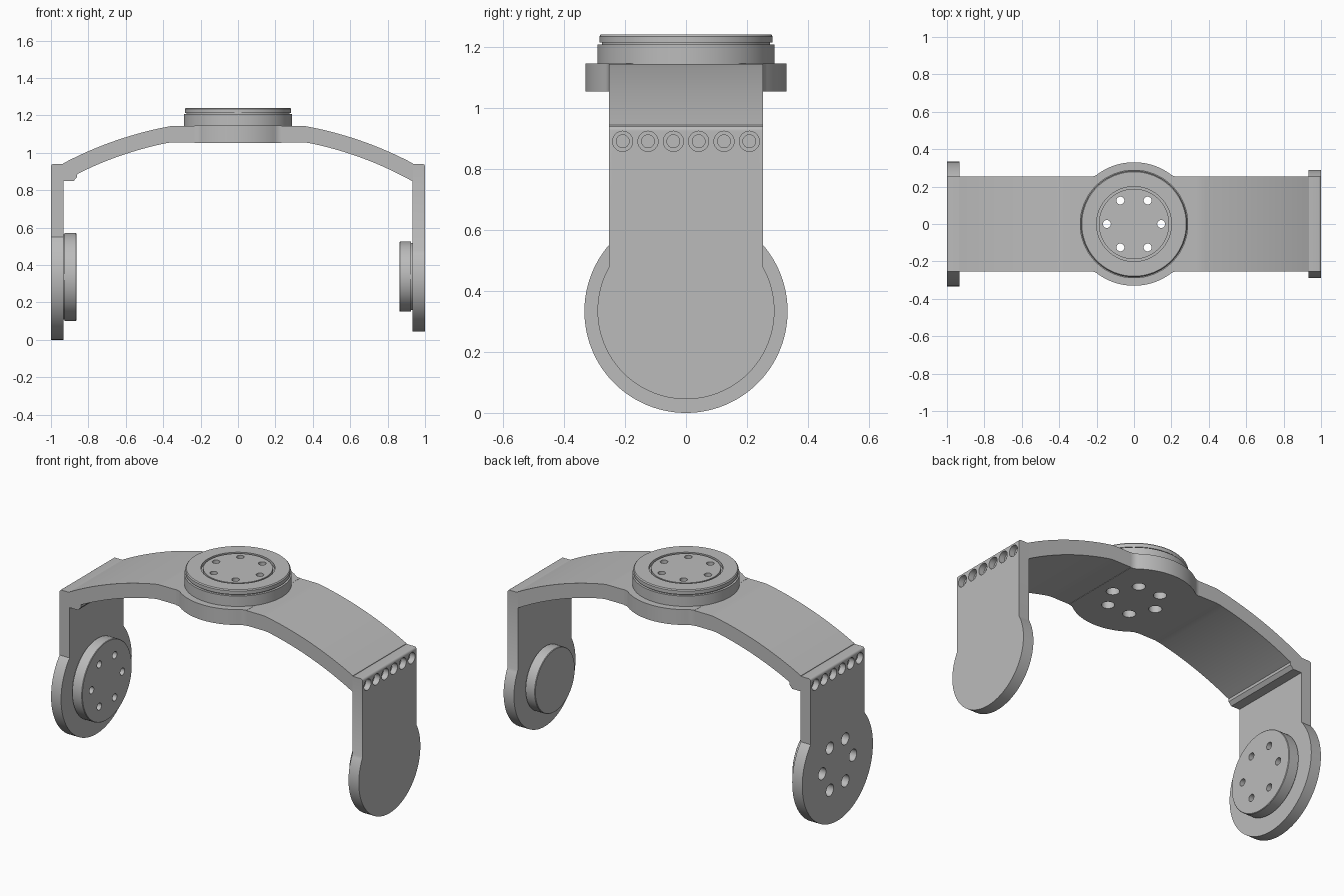
import bpy, bmesh, math
from mathutils import Matrix, Vector

if "Cube" in bpy.data.objects:
    bpy.data.objects.remove(bpy.data.objects["Cube"])

grey = bpy.data.materials.new("plain grey")
grey.use_nodes = True
colour = (0.5, 0.5, 0.5, 1)
grey.diffuse_color = colour
grey.node_tree.nodes["Principled BSDF"].inputs["Base Color"].default_value = colour

HALF_Y = 0.253     # half width of the arch and legs
LEG_TOP = 0.94
BOLT_R = 0.145     # bolt circle radius


def finish(bm, name):
    bmesh.ops.recalc_face_normals(bm, faces=bm.faces)
    mesh = bpy.data.meshes.new(name)
    bm.to_mesh(mesh)
    bm.free()
    ob = bpy.data.objects.new(name, mesh)
    bpy.context.collection.objects.link(ob)
    mesh.materials.append(grey)
    return ob


def prism(points, offset):
    """Extrude a closed 3D outline along an offset."""
    bm = bmesh.new()
    face = bm.faces.new([bm.verts.new(p) for p in points])
    res = bmesh.ops.extrude_face_region(bm, geom=[face], use_keep_orig=True)
    verts = [v for v in res["geom"] if isinstance(v, bmesh.types.BMVert)]
    bmesh.ops.translate(bm, verts=verts, vec=offset)
    return bm


def lathe(name, profile, matrix=Matrix()):
    """Spin an (r, z) profile about z, then place it."""
    bm = bmesh.new()
    vs = [bm.verts.new((r, 0, z)) for r, z in profile]
    edges = [bm.edges.new(pair) for pair in zip(vs, vs[1:])]
    bmesh.ops.spin(bm, geom=vs + edges, cent=(0, 0, 0), axis=(0, 0, 1),
                   angle=math.tau, steps=96)
    bmesh.ops.remove_doubles(bm, verts=bm.verts, dist=1e-5)
    bmesh.ops.transform(bm, matrix=matrix, verts=bm.verts)
    return finish(bm, name)


def stepped_hole(matrix, wide, wide_depth, narrow, depth):
    """Cutter for a counterbored hole, entering along +z."""
    return lathe("hole_cutter", [(0, -0.02), (wide, -0.02), (wide, wide_depth),
                                 (narrow, wide_depth), (narrow, depth), (0, depth)], matrix)


def cut(objects, cutters):
    for ob in objects:
        bpy.context.view_layer.objects.active = ob
        for c in cutters:
            c.hide_render = True
            mod = ob.modifiers.new("hole", "BOOLEAN")
            mod.operation, mod.solver, mod.object = "DIFFERENCE", "EXACT", c
            bpy.ops.object.modifier_apply(modifier=mod.name)
    for c in cutters:
        bpy.data.objects.remove(c)


def arc(cx, cy, r, a0, a1, n):
    return [(cx + r * math.cos(a0 + (a1 - a0) * i / n),
             cy + r * math.sin(a0 + (a1 - a0) * i / n)) for i in range(n + 1)]


def along_x(side, x, y, z):
    """Matrix whose local +z points from the outside of a leg inwards."""
    return Matrix.Translation((side * x, y, z)) @ Matrix.Rotation(-side * math.pi / 2, 4, "Y")


# Arch: two concentric arcs flattened below the hub
def bow(radius, x):
    return math.sqrt(radius * radius - x * x) - 0.825


xs = [0.33 + 0.605 * i / 24 for i in range(25)]
top = [(x, min(bow(2.0, x), 1.144)) for x in xs]
under = [(x, min(bow(1.915, x), 1.055)) for x in xs]
outline = [(-x, z) for x, z in reversed(top)] + top + under[::-1]
outline += [(-x, z) for x, z in under if x < 0.86]
outline += [(-0.86, 0.87), (-0.878, 0.85), (-0.935, 0.85)]
arch = finish(prism([(x, -HALF_Y, z) for x, z in outline], Vector((0, 2 * HALF_Y, 0))), "arch")

# Hub plate: round ears blended into the arch sides by fillets
hub_r, fil = 0.33, 0.06
fx = math.sqrt((hub_r + fil) ** 2 - (HALF_Y + fil) ** 2)
lean = math.atan2(HALF_Y + fil, fx)
ear = arc(fx, HALF_Y + fil, fil, -math.pi / 2, lean - math.pi, 8)
ear += arc(0, 0, hub_r, lean, math.pi - lean, 32)
ear += arc(-fx, HALF_Y + fil, fil, -lean, -math.pi / 2, 8)
hub_outline = ear + [(-x, -y) for x, y in ear]
hub_plate = finish(prism([(x, y, 1.053) for x, y in hub_outline],
                         Vector((0, 0, 0.092))), "hub_plate")

# Round mount on top with a side seam and a ring groove
top_mount = lathe("top_mount", [
    (0, 1.14), (0.29, 1.14), (0.29, 1.207), (0.276, 1.207), (0.276, 1.213),
    (0.284, 1.213), (0.284, 1.234), (0.279, 1.24), (0.2, 1.24), (0.2, 1.222),
    (0.188, 1.222), (0.188, 1.238), (0, 1.238)])


def bolt_circle():
    return [(BOLT_R * math.cos(i * math.pi / 3), BOLT_R * math.sin(i * math.pi / 3))
            for i in range(6)]


cut([arch, hub_plate, top_mount],
    [stepped_hole(Matrix.Translation((x, y, 1.053)), 0.035, 0.06, 0.021, 0.25)
     for x, y in bolt_circle()])


# Legs: straight neck ending in a disc, with a boss on the inside
def make_leg(name, side, radius, centre, boss_r, thick):
    a = math.acos(HALF_Y / radius)
    pts = arc(0, centre, radius, a, -math.pi - a, 80)
    pts += [(-HALF_Y, LEG_TOP), (HALF_Y, LEG_TOP)]
    bm = prism([(side, y, z) for y, z in pts], Vector((-side * thick, 0, 0)))
    rim = [e for e in bm.edges if all(v.co.z > LEG_TOP - 0.001 and abs(v.co.x) > 0.999
                                      for v in e.verts)]
    bmesh.ops.bevel(bm, geom=rim, offset=0.013, segments=4, profile=0.5, affect="EDGES")
    leg = finish(bm, name)
    boss = lathe(name + "_boss", [
        (0, thick - 0.005), (boss_r - 0.008, thick - 0.005), (boss_r - 0.008, thick + 0.006),
        (boss_r, thick + 0.006), (boss_r, 0.133), (boss_r - 0.003, 0.136), (0, 0.136)],
        along_x(side, 1, 0, centre + 0.003))
    # Row of screw holes near the top
    cut([leg], [stepped_hole(along_x(side, 1, (i - 2.5) * 0.083, 0.89), 0.033, 0.035, 0.021, 0.06)
                for i in range(6)])
    return leg, boss


left_leg, left_boss = make_leg("left_leg", 1, 0.29, 0.335, 0.188, 0.068)
right_leg, right_boss = make_leg("right_leg", -1, 0.333, 0.333, 0.235, 0.066)

# Bolt holes through the right leg
cut([right_leg, right_boss],
    [stepped_hole(along_x(-1, 1, y, 0.335 + z), 0.035, 0.08, 0.021, 0.2)
     for y, z in bolt_circle()])

# Smooth curves, sharp edges
parts = [arch, hub_plate, top_mount, left_leg, left_boss, right_leg, right_boss]
for ob in parts:
    ob.select_set(True)
bpy.context.view_layer.objects.active = arch
bpy.ops.object.shade_smooth_by_angle(angle=math.radians(30))
